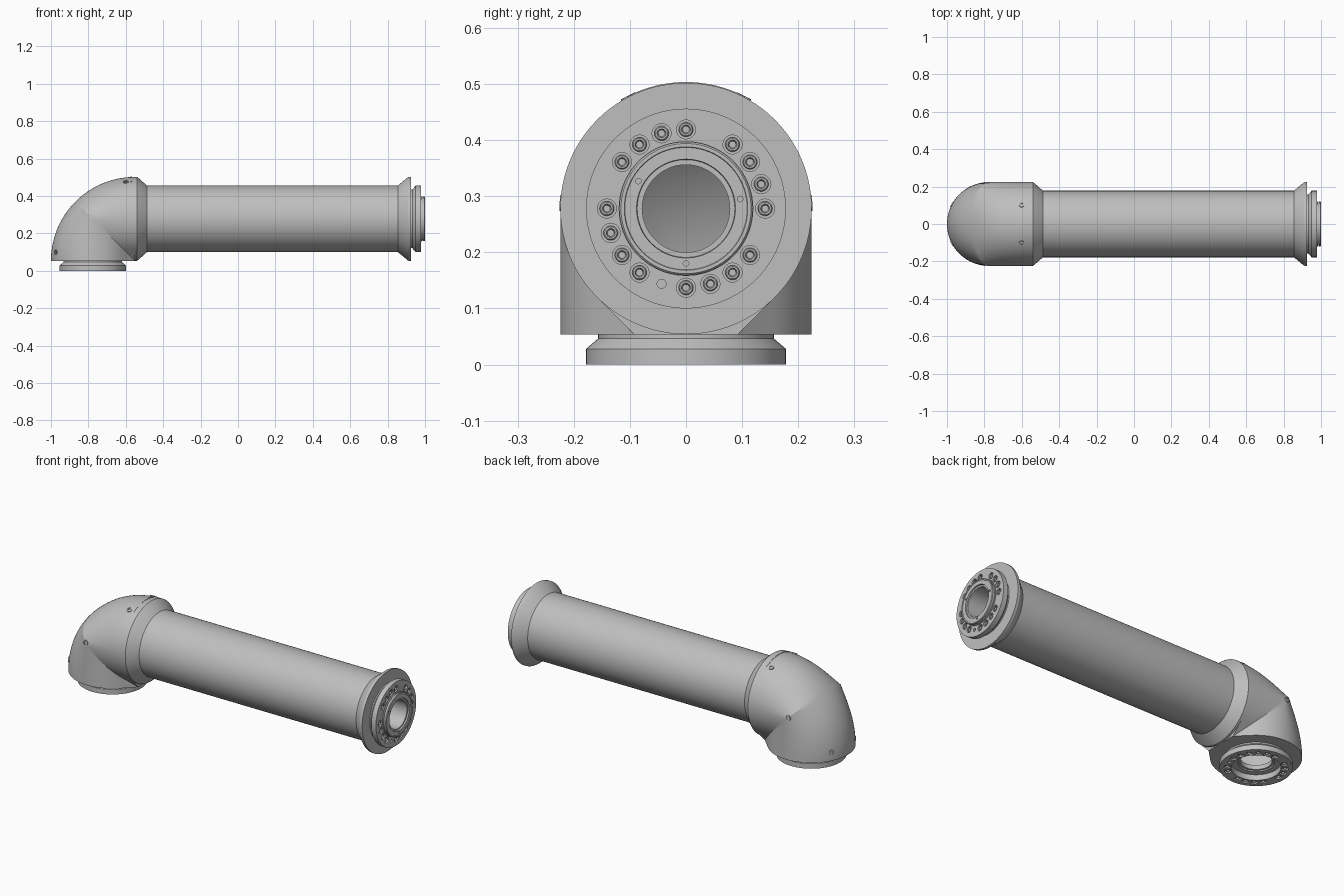
import bpy, bmesh
from math import sin, cos, tan, pi, radians, sqrt
from mathutils import Matrix, Vector

cube = bpy.data.objects.get("Cube")
if cube:
    bpy.data.objects.remove(cube, do_unlink=True)

grey = bpy.data.materials.new("light grey metal")
grey.use_nodes = True
COLOUR = (0.52, 0.52, 0.52, 1)
grey.diffuse_color = COLOUR
grey.node_tree.nodes["Principled BSDF"].inputs["Base Color"].default_value = COLOUR

R = 0.224                      # elbow radius
AXIS = R + 0.054               # height of the tube axis
BASE_X = -0.776                # centre of the lower flange
CORNER = Vector((BASE_X + R, 0, 0.054))
TUBE = Matrix.Translation((0, 0, AXIS)) @ Matrix.Rotation(pi / 2, 4, 'Y')
BASE = Matrix.Translation((BASE_X, 0, 0)) @ Matrix.Rotation(pi, 4, 'X')


def finish(name, bm, smooth=True):
    bmesh.ops.remove_doubles(bm, verts=bm.verts, dist=1e-5)
    bmesh.ops.recalc_face_normals(bm, faces=bm.faces)
    mesh = bpy.data.meshes.new(name)
    bm.to_mesh(mesh)
    bm.free()
    mesh.materials.append(grey)
    ob = bpy.data.objects.new(name, mesh)
    bpy.context.collection.objects.link(ob)
    if smooth:
        smooth_edges(ob)
    return ob


def smooth_edges(ob):
    bpy.ops.object.select_all(action='DESELECT')
    ob.select_set(True)
    bpy.context.view_layer.objects.active = ob
    bpy.ops.object.shade_smooth_by_angle(angle=radians(25))


def add_lathe(bm, profile, matrix, steps, closed):
    """Revolve (radius, height) points about the local z axis."""
    rings = [[bm.verts.new(matrix @ Vector((r * cos(a), r * sin(a), h)))
              for a in (2 * pi * i / steps for i in range(steps))] for r, h in profile]
    pairs = list(zip(rings, rings[1:])) + ([(rings[-1], rings[0])] if closed else [])
    for low, high in pairs:
        for i in range(steps):
            j = (i + 1) % steps
            bm.faces.new((low[i], low[j], high[j], high[i]))
    if not closed:
        bm.faces.new(rings[0])
        bm.faces.new(rings[-1])


def lathe(name, profile, matrix, steps=96, closed=True):
    bm = bmesh.new()
    add_lathe(bm, profile, matrix, steps, closed)
    return finish(name, bm)


def drill(ob, holes):
    """Cut (matrix, radius, low, high) round holes out of an object."""
    bm = bmesh.new()
    for matrix, r, low, high in holes:
        add_lathe(bm, [(r, low), (r, high)], matrix, 20, False)
    cutter = finish("hole_cutter", bm, False)
    cutter.hide_render = True
    mod = ob.modifiers.new("holes", 'BOOLEAN')
    mod.object, mod.operation, mod.solver = cutter, 'DIFFERENCE', 'EXACT'
    bpy.ops.object.select_all(action='DESELECT')
    bpy.context.view_layer.objects.active = ob
    ob.select_set(True)
    bpy.ops.object.modifier_apply(modifier=mod.name)
    bpy.data.objects.remove(cutter, do_unlink=True)
    smooth_edges(ob)


def flange(name, matrix, face, extra):
    """Bolted coupling ring whose bolt face lies at the given height."""
    outline = [(0.078, face - 0.06), (0.157, face - 0.06), (0.157, face - 0.046),
               (0.178, face - 0.028), (0.178, face)] + extra
    ob = lathe(name, outline, matrix)
    spots = [matrix @ Matrix.Rotation(radians(18 * k), 4, 'Z') @ Matrix.Translation((0.141, 0, face))
             for k in range(20) if k % 20 not in (4, 9, 14)]
    pin = 19 if name == "end_flange" else 1
    pin_spot = matrix @ Matrix.Rotation(radians(18 * pin), 4, 'Z') @ Matrix.Translation((0.141, 0, face))
    spots = [s for s in spots if (s.translation - pin_spot.translation).length > 0.01]
    holes = [(s, 0.017, -0.012, 0.01) for s in spots] + [(pin_spot, 0.008, -0.015, 0.01)]
    if name == "end_flange":
        holes += [(matrix @ Matrix.Rotation(radians(a), 4, 'Z') @ Matrix.Translation((0.098, 0, 1)),
                   0.005, -0.015, 0.01) for a in (0, 100, 240)]
    drill(ob, holes)
    # socket-head bolts sitting in the counterbores
    bm = bmesh.new()
    for s in spots:
        add_lathe(bm, [(0.013, -0.014), (0.013, -0.005), (0.011, -0.003),
                       (0.008, -0.003), (0.006, -0.01)], s, 20, False)
    finish(name + "_bolts", bm)


# Long tube with flared end
lathe("main_tube", [(0.078, -0.50), (0.178, -0.50), (0.178, 0.855), (0.222, 0.908),
                    (R, 0.912), (R, 0.925), (0.078, 0.925)], TUBE)

# Collar where the elbow narrows to the tube
lathe("elbow_collar", [(0.17, CORNER.x), (R, CORNER.x), (R, -0.54), (0.219, -0.533),
                       (0.178, -0.487), (0.17, -0.487)], TUBE)


# Elbow: mitred inner half, rounded dome outer half
def elbow_section(theta, steps=96):
    reach = R / max(cos(theta), sin(theta))
    points = []
    for i in range(steps):
        phi = 2 * pi * i / steps
        side = abs(phi if phi <= pi else 2 * pi - phi)
        scale = 1
        if side < pi / 4:
            scale = 1 / cos(min(side, pi / 4 - side))
        k = cos(phi) * scale
        dist = reach * (1 - k) if k > 0 else reach - (2 * R - reach) * k
        points.append(CORNER + Vector((-cos(theta) * dist, R * sin(phi) * scale, sin(theta) * dist)))
    return points


def inner_rim(theta, radius, steps=96):
    points = []
    for i in range(steps):
        phi = 2 * pi * i / steps
        dist = R - radius * cos(phi)
        points.append(CORNER + Vector((-cos(theta) * dist, radius * sin(phi), sin(theta) * dist)))
    return points


bm = bmesh.new()
ARC = 48
sections = [inner_rim(0, 0.15)] + [elbow_section(pi / 2 * t / ARC) for t in range(ARC + 1)]
sections.append(inner_rim(pi / 2, 0.16))
rings = [[bm.verts.new(p) for p in s] for s in sections]
for a, b in zip(rings, rings[1:]):
    for i in range(len(a)):
        j = (i + 1) % len(a)
        bm.faces.new((a[i], a[j], b[j], b[i]))
bmesh.ops.dissolve_degenerate(bm, dist=1e-5, edges=bm.edges)
finish("elbow", bm)

# Couplings: spigot on the tube end, socket under the elbow
flange("end_flange", TUBE, 0.978,
       [(0.12, 0.978), (0.12, 0.984), (0.116, 0.984), (0.116, 0.99), (0.119, 0.99), (0.119, 0.997),
        (0.116, 1.0), (0.11, 1.0), (0.109, 0.998), (0.088, 0.998), (0.087, 0.99), (0.078, 0.99)])
flange("base_flange", BASE, 0.0,
       [(0.122, 0.0), (0.12, -0.003), (0.12, -0.03), (0.09, -0.03), (0.088, -0.036), (0.078, -0.036)])

# Small socket screws around both sides of the elbow
for s, side in ((1, "left"), (-1, "right")):
    spots = {"upper": ((-0.60, 0.103 * s, AXIS + 0.199), (0, 0.103 * s, 0.199)),
             "middle": ((-0.787, 0.2225 * s, 0.288), (-0.05, s, 0.05)),
             "lower": ((BASE_X - 0.199, 0.103 * s, 0.10), (-0.199, 0.103 * s, 0))}
    for level, (place, normal) in spots.items():
        turn = Vector(normal).to_track_quat('Z', 'Y').to_matrix().to_4x4()
        lathe(f"{side}_{level}_screw", [(0.014, -0.01), (0.014, 0.002), (0.008, 0.002), (0.007, -0.006)],
              Matrix.Translation(place) @ turn, 20, False)

# Thin seam strip over the top of the elbow
bm = bmesh.new()
strip = []
for i in range(17):
    a = radians(-28 + 3.5 * i)
    strip.append([bm.verts.new((x, r * sin(a), AXIS + r * cos(a)))
                  for x, r in ((-0.575, R - 0.002), (-0.575, R + 0.0015),
                               (-0.568, R + 0.0015), (-0.568, R - 0.002))])
for a, b in zip(strip, strip[1:]):
    for i in range(4):
        j = (i + 1) % 4
        bm.faces.new((a[i], a[j], b[j], b[i]))
bm.faces.new(strip[0])
bm.faces.new(strip[-1])
finish("seam_strip", bm)
